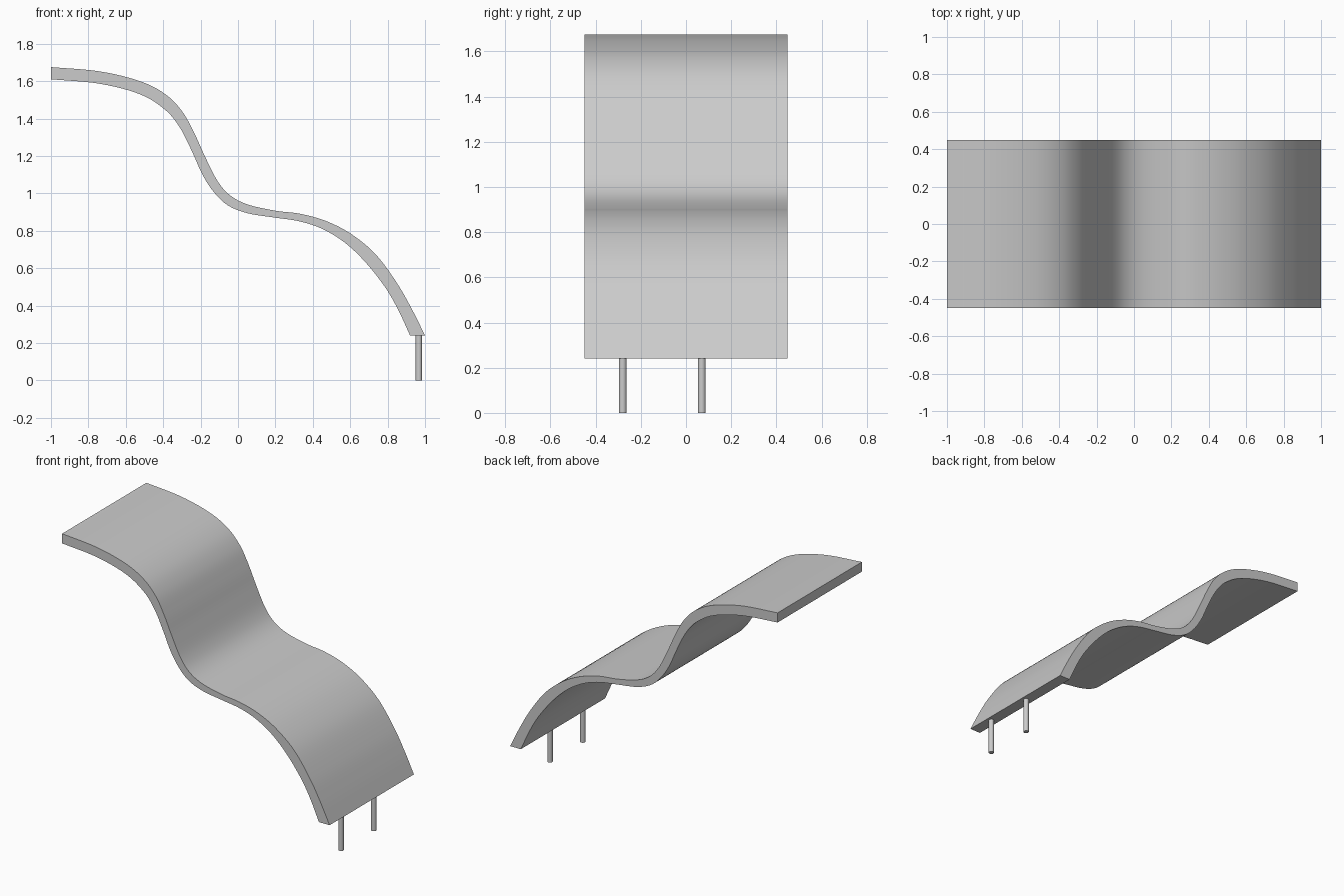
import bpy, bmesh, math
from mathutils import Vector

cube = bpy.data.objects.get("Cube")
if cube:
    bpy.data.objects.remove(cube, do_unlink=True)

grey = bpy.data.materials.new("plain_grey")
grey.use_nodes = True
colour = (0.6, 0.6, 0.6, 1)
grey.diffuse_color = colour
grey.node_tree.nodes["Principled BSDF"].inputs["Base Color"].default_value = colour

WIDTH = 0.9
STEPS = 6

# Side profile of the wavy slab: upper and lower edges as (x, z)
upper = [(-1, 1.675), (-.74, 1.652), (-.525, 1.6), (-.39, 1.531), (-.3, 1.44),
         (-.235, 1.325), (-.178, 1.2), (-.112, 1.07), (-.043, .99), (.053, .94),
         (.2, .907), (.33, .891), (.465, .854), (.6, .786), (.735, .675),
         (.85, .52), (.93, .38), (1, .24)]
lower = [(-1, 1.61), (-.74, 1.586), (-.525, 1.53), (-.39, 1.447), (-.31, 1.35),
         (-.246, 1.224), (-.19, 1.1), (-.128, 1.005), (-.053, .935), (.053, .893),
         (.2, .87), (.33, .85), (.45, .81), (.57, .737), (.68, .633),
         (.785, .5), (.855, .38), (.92, .24)]


def smooth_path(points):
    """Catmull-Rom curve through the points."""
    p = [Vector(q) for q in points]
    p = [2 * p[0] - p[1]] + p + [2 * p[-1] - p[-2]]
    path = []
    for a, b, c, d in zip(p, p[1:], p[2:], p[3:]):
        for i in range(STEPS):
            t = i / STEPS
            path.append(0.5 * (2 * b + (c - a) * t + (2 * a - 5 * b + 4 * c - d) * t**2
                               + (3 * b - a - 3 * c + d) * t**3))
    return path + [p[-2]]


def finish(bm, name):
    bmesh.ops.recalc_face_normals(bm, faces=bm.faces)
    mesh = bpy.data.meshes.new(name)
    bm.to_mesh(mesh)
    bm.free()
    obj = bpy.data.objects.new(name, mesh)
    bpy.context.collection.objects.link(obj)
    mesh.materials.append(grey)
    bpy.ops.object.select_all(action='DESELECT')
    obj.select_set(True)
    bpy.context.view_layer.objects.active = obj
    bpy.ops.object.shade_smooth_by_angle(angle=math.radians(30))
    return obj


# Wavy slab: a strip of side quads extruded across the width
bm = bmesh.new()
rows = [(bm.verts.new((u.x, -WIDTH / 2, u.y)), bm.verts.new((l.x, -WIDTH / 2, l.y)))
        for u, l in zip(smooth_path(upper), smooth_path(lower))]
side = [bm.faces.new((a[0], a[1], b[1], b[0])) for a, b in zip(rows, rows[1:])]
extruded = bmesh.ops.extrude_face_region(bm, geom=side, use_keep_orig=True)
moved = [v for v in extruded["geom"] if isinstance(v, bmesh.types.BMVert)]
bmesh.ops.translate(bm, verts=moved, vec=(0, WIDTH, 0))
finish(bm, "wavy_slab")

# Two thin pegs under the low end
for name, y in (("front_peg", -0.28), ("back_peg", 0.07)):
    bm = bmesh.new()
    bmesh.ops.create_cone(bm, cap_ends=True, segments=24, radius1=0.017,
                          radius2=0.017, depth=0.25)
    bmesh.ops.translate(bm, verts=bm.verts, vec=(0.967, y, 0.125))
    finish(bm, name)
